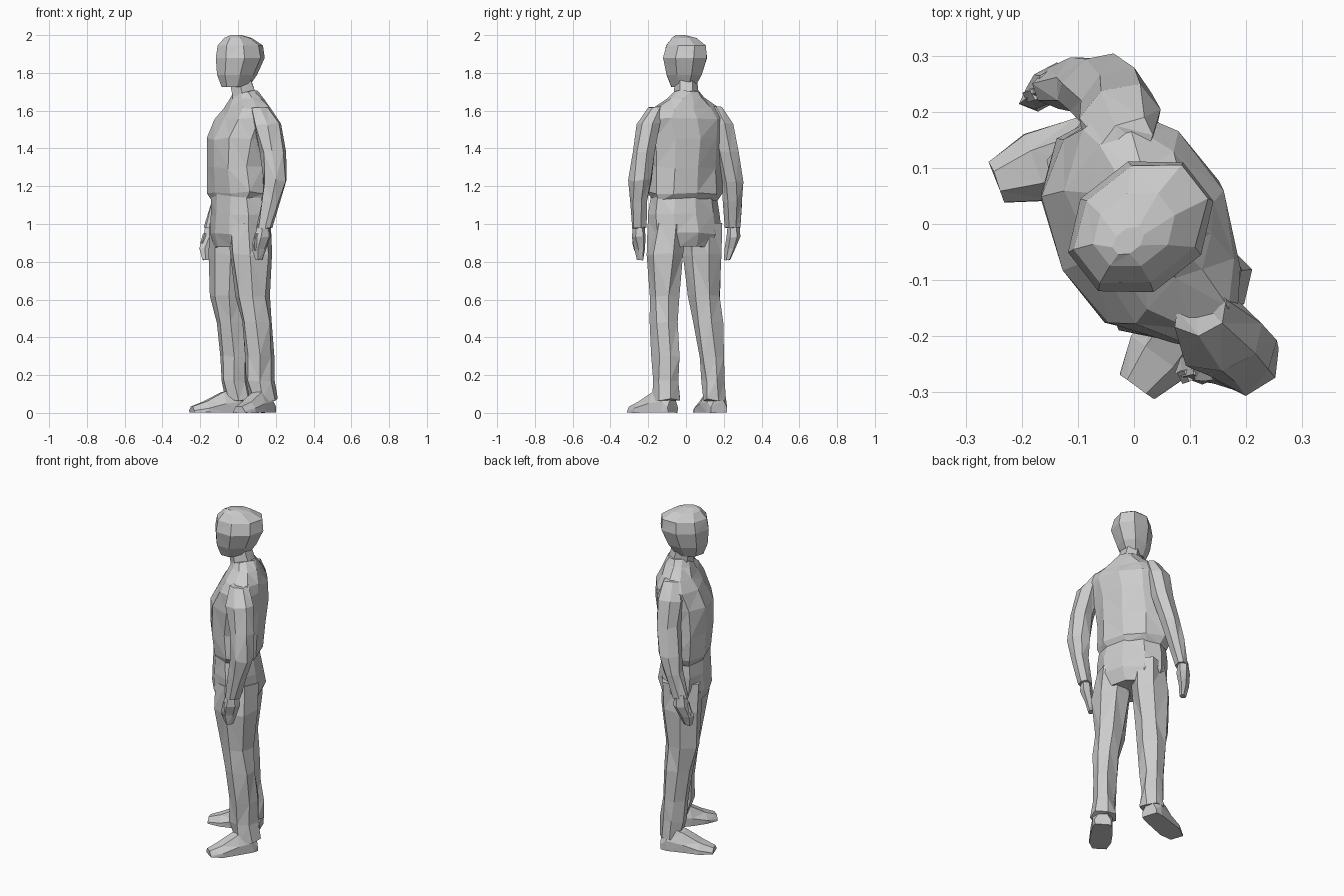
import bpy, bmesh, math, random
from mathutils import Vector

random.seed(4)
BODY_YAW = math.radians(-62)   # direction of the shoulder line


def finish(name, bm, jitter):
    for v in bm.verts:
        v.co += Vector([random.uniform(-jitter, jitter) for _ in range(3)])
    bmesh.ops.triangulate(bm, faces=bm.faces[:])
    bmesh.ops.recalc_face_normals(bm, faces=bm.faces[:])
    me = bpy.data.meshes.new(name)
    bm.to_mesh(me)
    bm.free()
    ob = bpy.data.objects.new(name, me)
    bpy.context.collection.objects.link(ob)
    return ob


def skin(name, rings, jitter):
    """Bridge a list of point rings and cap both ends."""
    bm = bmesh.new()
    loops = [[bm.verts.new(p) for p in r] for r in rings]
    n = len(loops[0])
    for a, b in zip(loops, loops[1:]):
        for i in range(n):
            j = (i + 1) % n
            bm.faces.new((a[i], a[j], b[j], b[i]))
    bm.faces.new(loops[0][::-1])
    bm.faces.new(loops[-1])
    return finish(name, bm, jitter)


def loft(name, sections, sides=8, yaw=BODY_YAW, jitter=0.006):
    """Sections: z, centre x, centre y, half width, half depth."""
    c, s = math.cos(yaw), math.sin(yaw)
    rings = []
    for z, cx, cy, w, d in sections:
        ring = []
        for i in range(sides):
            t = 2 * math.pi * (i + 0.5) / sides
            u, v = 1.06 * w * math.cos(t), 1.06 * d * math.sin(t)
            ring.append((cx + u * c - v * s, cy + u * s + v * c, z))
        rings.append(ring)
    return skin(name, rings, jitter)


def shoe(name, heel, toe):
    h, t = Vector(heel), Vector(toe)
    f = (t - h).normalized()
    side = Vector((-f.y, f.x))
    rings = []
    for k, w, top in ((0, .045, .08), (.12, .055, .14), (.42, .06, .12),
                      (.75, .062, .07), (1, .038, .045)):
        p = h.lerp(t, k)
        ring = []
        for a, z in ((-1, .012), (-1, top * .5), (-.5, top),
                     (.5, top), (1, top * .5), (1, .012)):
            q = p + side * w * a
            ring.append((q.x, q.y, z))
        rings.append(ring)
    ob = skin(name, rings, 0.002)
    low = min(v.co.z for v in ob.data.vertices)
    for v in ob.data.vertices:
        v.co.z -= low
    return ob


# Head and neck
loft("head", [(1.725, -.015, -.015, .055, .075), (1.79, -.005, -.01, .085, .11),
              (1.88, .012, -.005, .108, .133), (1.945, .012, 0, .094, .125),
              (1.985, .0, -.01, .06, .075), (2.0, -.01, -.03, .02, .03)],
     yaw=math.radians(-52), jitter=.0)
loft("neck", [(1.62, .05, 0, .08, .08), (1.68, .035, 0, .062, .07),
              (1.77, .01, 0, .055, .06)], sides=6, jitter=.003)

# Bloused jacket body
loft("jacket", [(1.125, .0, -.005, .175, .115), (1.165, .0, -.005, .2, .135),
                (1.30, .0, -.005, .2, .143), (1.45, .01, -.005, .205, .15),
                (1.56, .04, -.005, .215, .125), (1.61, .05, -.005, .18, .105),
                (1.665, .045, 0, .1, .08), (1.70, .04, 0, .06, .065)],
     sides=10, jitter=.008)

# Sleeves
loft("left_sleeve", [(1.62, .12, -.155, .035, .05), (1.53, .155, -.20, .06, .075),
                     (1.38, .185, -.225, .056, .065), (1.23, .197, -.24, .056, .062),
                     (1.12, .175, -.25, .045, .052), (.98, .14, -.25, .037, .04)],
     sides=7)
loft("right_sleeve", [(1.62, -.01, .145, .035, .05), (1.53, -.025, .18, .06, .075),
                      (1.38, -.03, .215, .056, .065), (1.22, -.06, .243, .054, .062),
                      (1.12, -.09, .25, .045, .052), (.98, -.135, .25, .037, .042)],
     sides=7)

# Hands with thumbs
for name, x, y, dx in (("left", .135, -.25, -.025), ("right", -.14, .25, -.025)):
    dy = -.03 if name == "right" else .01
    loft(name + "_hand", [(1.0, x, y, .028, .032), (.93, x - .005, y, .032, .045),
                          (.87, x + dx, y + dy * .6, .024, .04),
                          (.81, x + dx, y + dy, .014, .022)], sides=6, jitter=.003)
    loft(name + "_thumb", [(.95, x - .03, y - .015, .014, .016),
                           (.90, x - .045, y - .02, .014, .014),
                           (.86, x - .045, y - .018, .006, .007)], sides=4, jitter=.001)

# Trousers: seat and two legs
loft("trouser_seat", [(1.16, .0, -.01, .175, .12), (1.05, .005, -.01, .188, .132),
                      (.95, .008, -.005, .19, .14), (.88, .005, 0, .16, .115)], sides=10)
loft("left_trouser_leg", [(1.0, .055, -.095, .095, .115), (.84, .065, -.11, .095, .115),
                          (.62, .08, -.112, .078, .09), (.48, .10, -.115, .068, .08),
                          (.30, .115, -.11, .063, .082), (.17, .12, -.105, .06, .08),
                          (.07, .135, -.10, .068, .072)], sides=7, jitter=.008)
loft("right_trouser_leg", [(1.0, -.035, .085, .095, .115), (.84, -.04, .095, .095, .11),
                           (.62, -.05, .10, .085, .09), (.48, -.035, .115, .076, .078),
                           (.30, -.025, .135, .064, .072), (.17, -.015, .145, .058, .068),
                           (.07, -.005, .15, .062, .06)], sides=7, jitter=.008)

# Shoes, turned outwards
shoe("left_shoe", (.165, -.07), (.005, -.29))
shoe("right_shoe", (.035, .175), (-.245, .075))
